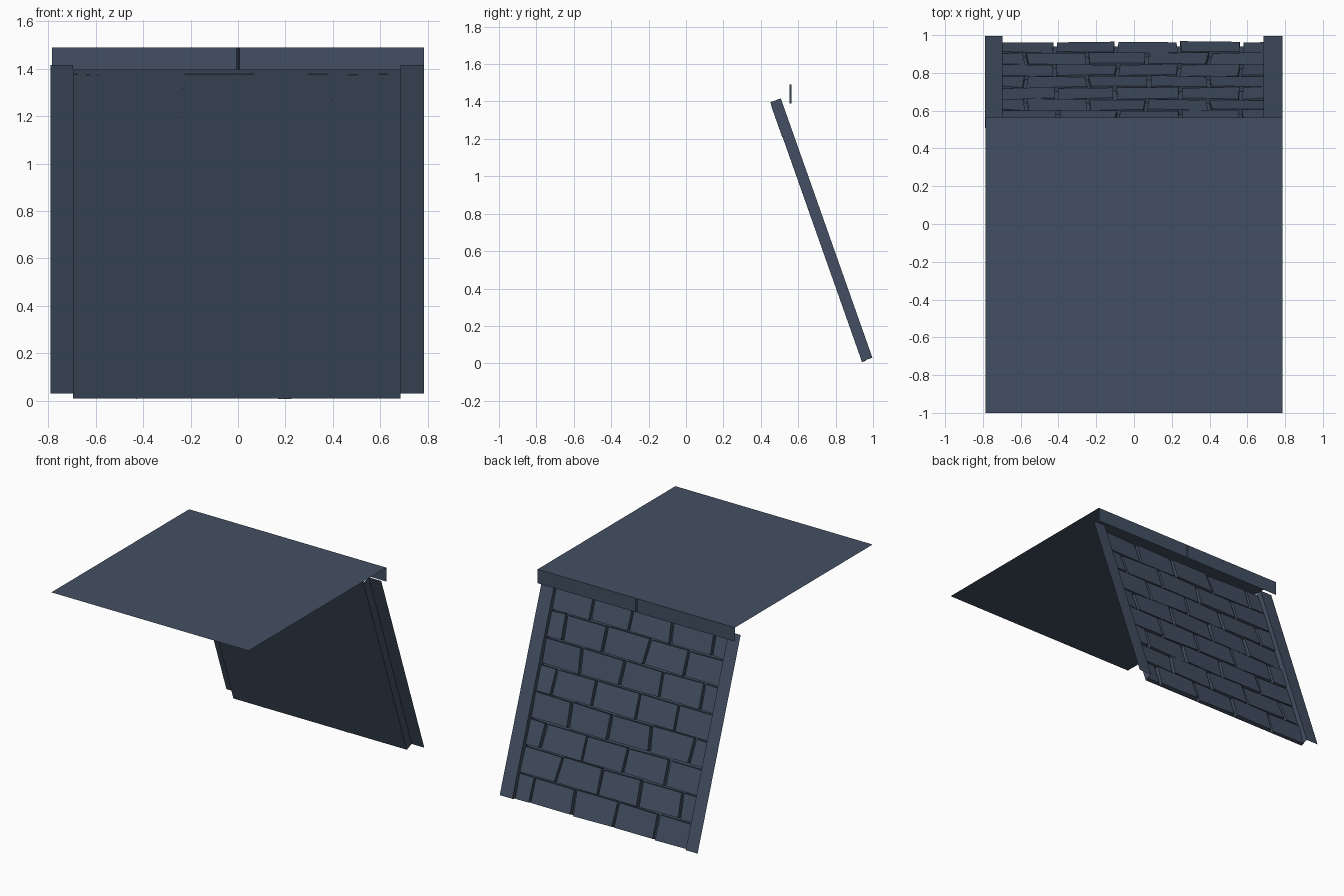
import bpy, bmesh, random
from mathutils import Vector

if "Cube" in bpy.data.objects:
    bpy.data.objects.remove(bpy.data.objects["Cube"])

random.seed(4)

slate = bpy.data.materials.new("slate blue")
slate.diffuse_color = (0.055, 0.078, 0.122, 1)
slate.use_nodes = True
slate.node_tree.nodes["Principled BSDF"].inputs["Base Color"].default_value = slate.diffuse_color


def make(name, verts, faces):
    bm = bmesh.new()
    vs = [bm.verts.new(v) for v in verts]
    for f in faces:
        bm.faces.new([vs[i] for i in f])
    me = bpy.data.meshes.new(name)
    bm.to_mesh(me)
    bm.free()
    me.materials.append(slate)
    ob = bpy.data.objects.new(name, me)
    bpy.context.collection.objects.link(ob)
    return ob


# Slope coordinates: x across, s up the slope, n outward from the inner face
def slope(x, s, n):
    return Vector((x, 0.94 - 0.333 * s + 0.943 * n, 0.01 + 0.943 * s + 0.333 * n))


LEFT, RIGHT, LENGTH = -0.695, 0.685, 1.47

# Flat top deck
make("top_deck", [(-0.785, -1, 1.49), (0.785, -1, 1.49), (0.785, 0.565, 1.49), (-0.785, 0.565, 1.49)],
     [(0, 1, 2, 3)])

# Hanging edge strip with a small folded seam in the middle
path = [(0.785, 0.565), (0.006, 0.565), (0, 0.553), (-0.006, 0.565), (-0.785, 0.565)]
verts = [(x, y, z) for x, y in path for z in (1.39, 1.49)]
make("edge_strip", verts, [(2 * i, 2 * i + 2, 2 * i + 3, 2 * i + 1) for i in range(4)])

# Backing sheet behind the tiles
make("backing_sheet", [slope(LEFT, 0, 0), slope(RIGHT, 0, 0), slope(RIGHT, LENGTH, 0), slope(LEFT, LENGTH, 0)],
     [(0, 1, 2, 3)])

# Folded side flashings: inner flange plus raised outer plate
for name, inner, outer in (("left_flashing", LEFT, -0.79), ("right_flashing", RIGHT, 0.785)):
    fold = [(inner, 0.0), (inner, 0.06), (outer, 0.06)]
    verts = [slope(x, s, n) for x, n in fold for s in (0, LENGTH)]
    faces = [(0, 2, 3, 1), (2, 4, 5, 3)]
    if outer < 0:
        faces = [f[::-1] for f in faces]
    make(name, verts, faces)

# Staggered rows of slightly irregular tiles
BOX = [(0, 3, 2, 1), (4, 5, 6, 7), (0, 1, 5, 4), (1, 2, 6, 5), (2, 3, 7, 6), (3, 0, 4, 7)]
PITCH, HEIGHT, GAP = 0.1825, 0.17, 0.01
verts, faces = [], []
for row in range(8):
    joints = [-0.41, -0.09, 0.245, 0.56] if row % 2 == 0 else [-0.57, -0.245, 0.07, 0.395]
    # Each joint leans by a small amount: x at the bottom and at the top
    edges = [(LEFT - GAP, LEFT - GAP)]
    edges += [(j + random.uniform(-0.012, 0.012), j + random.uniform(-0.012, 0.012)) for j in joints]
    edges += [(RIGHT + GAP, RIGHT + GAP)]
    for (lb, lt), (rb, rt) in zip(edges, edges[1:]):
        s0, s1 = row * PITCH, row * PITCH + HEIGHT
        outline = [(lb + GAP, s0), (rb - GAP, s0), (rt - GAP, s1), (lt + GAP, s1)]
        outline = [(x, s + random.uniform(-0.004, 0.004)) for x, s in outline]
        base = len(verts)
        inner_n = -0.002 if row == 7 else 0.001
        verts += [slope(x, s, inner_n) for x, s in outline]
        verts += [slope(x, s, random.uniform(0.02, 0.032)) for x, s in outline]
        faces += [tuple(base + i for i in f) for f in BOX]
make("wall_tiles", verts, faces)
